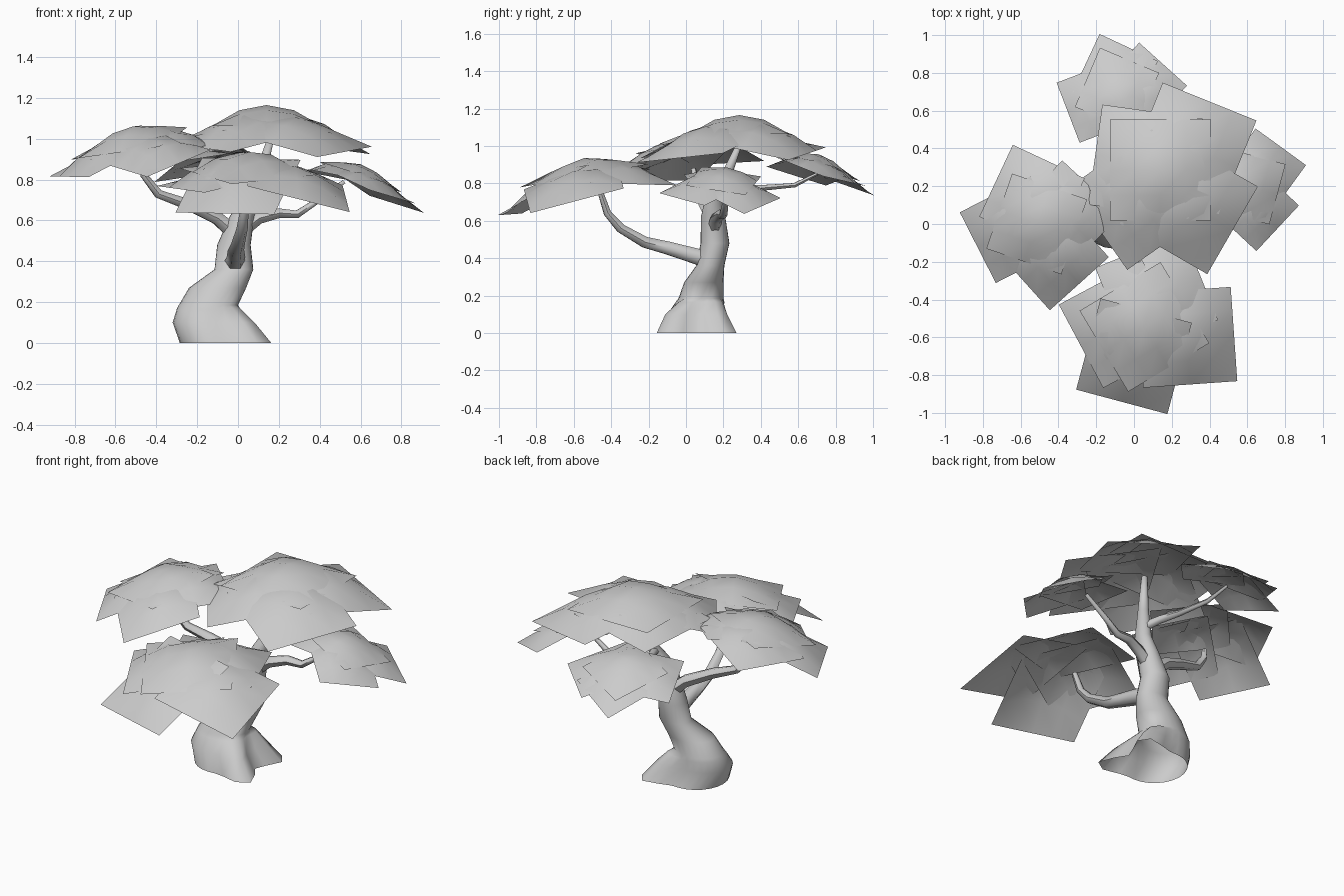
import bpy, bmesh, math
from mathutils import Vector, Matrix

cube = bpy.data.objects.get("Cube")
if cube:
    bpy.data.objects.remove(cube)

grey = bpy.data.materials.new("plain_grey")
grey.use_nodes = True
COLOUR = (0.6, 0.6, 0.6, 1)
grey.diffuse_color = COLOUR
grey.node_tree.nodes["Principled BSDF"].inputs["Base Color"].default_value = COLOUR


def add_object(name, data):
    data.materials.append(grey)
    ob = bpy.data.objects.new(name, data)
    bpy.context.collection.objects.link(ob)
    return ob


def mesh_from(name, bm):
    me = bpy.data.meshes.new(name)
    for f in bm.faces:
        f.smooth = True
    bm.to_mesh(me)
    bm.free()
    return add_object(name, me)


# Trunk: lofted rings (x, y, z, radius x, radius y, root length), open below
ROOT_ANGLES = [math.radians(a) for a in (-34, 38)]


def trunk(rings, sides=24):
    bm = bmesh.new()
    loops = []
    for x, y, z, rx, ry, root in rings:
        loop = []
        for i in range(sides):
            a = math.tau * i / sides
            out = root * sum(max(0, math.cos(a - r)) ** 14 for r in ROOT_ANGLES)
            loop.append(bm.verts.new((x + (rx + out) * math.cos(a),
                                      y + (ry + out) * math.sin(a), z)))
        loops.append(loop)
    for lo, hi in zip(loops, loops[1:]):
        for i in range(sides):
            j = (i + 1) % sides
            bm.faces.new((lo[i], lo[j], hi[j], hi[i]))
    bm.faces.new(loops[-1])
    return mesh_from("trunk", bm)


trunk([
    (-.11, .05, 0, .175, .18, .145),
    (-.15, .05, .1, .17, .15, .1),
    (-.15, .075, .165, .15, .13, .04),
    (-.145, .08, .185, .145, .12, 0),
    (-.1, .095, .27, .14, .105, 0),
    (-.02, .13, .36, .095, .075, 0),
    (-.02, .155, .48, .082, .077, 0),
    (.02, .145, .62, .06, .065, 0),
    (.06, .15, .71, .045, .05, 0),
    (.11, .21, .83, .03, .032, 0),
    (.16, .28, 1.0, .017, .017, 0),
])


# Branches: tapered tubes
def branch(name, points, thick, thin):
    cu = bpy.data.curves.new(name, "CURVE")
    cu.dimensions = "3D"
    cu.bevel_depth = 1
    cu.bevel_resolution = 1
    sp = cu.splines.new("POLY")
    sp.points.add(len(points) - 1)
    for i, (p, co) in enumerate(zip(sp.points, points)):
        p.co = (*co, 1)
        p.radius = thick + (thin - thick) * i / (len(points) - 1)
    ob = add_object(name, cu)
    bpy.ops.object.select_all(action="DESELECT")
    ob.select_set(True)
    bpy.context.view_layer.objects.active = ob
    bpy.ops.object.convert(target="MESH")
    bpy.ops.object.shade_smooth_by_angle(angle=math.radians(60))


branch("front_branch", [(-.02, .12, .39), (-.01, .02, .42), (-.01, -.1, .455), (0, -.22, .485),
                        (.02, -.35, .56), (.03, -.42, .64), (.04, -.46, .76)], .052, .016)
branch("right_branch", [(-.02, .15, .54), (-.1, .14, .61), (-.25, .1, .68),
                        (-.39, .07, .73), (-.46, .05, .82), (-.47, .04, .88)], .042, .013)
branch("left_branch", [(.02, .15, .55), (.1, .16, .61), (.2, .19, .635), (.29, .2, .63),
                       (.38, .21, .69), (.52, .21, .79)], .038, .011)
branch("back_branch", [(.08, .18, .76), (.04, .27, .78), (.01, .4, .775),
                       (-.04, .58, .79), (-.08, .7, .85)], .026, .009)


# Foliage: each cluster is a stack of straight-edged, domed leaf sheets leaning outward
# (x, y, yaw, outward lean)
def foliage(name, size, top, tilt, sheets):
    bm = bmesh.new()
    centre = Vector(sheets[0][:2])
    tilt = Vector(tilt)
    half = size / 2
    for x, y, yaw, spread in sheets:
        off = Vector((x, y)) - centre
        lean = tilt - spread * off
        height = top + tilt.dot(off) - 0.6 * off.length_squared - (0.028 if off.length else 0)
        turn = Matrix.Rotation(math.radians(yaw), 2)
        new = bmesh.ops.create_grid(bm, x_segments=4, y_segments=4, size=half)
        for v in new["verts"]:
            u, w = v.co.xy / half
            p = turn @ v.co.xy
            drop = 0.19 * size * (1 - (1 - u * u) * (1 - w * w))
            v.co = (x + p.x, y + p.y, height + lean.dot(p) - drop)
    mesh_from(name, bm)


foliage("top_foliage", .535, 1.165, (0, 0), [
    (.14, .285, 0, 0), (.3, .4, -22, 1.2), (.29, .1, -30, 1.1),
    (.03, .13, 35, 1.2), (.06, .33, -8, 1.4)])
foliage("right_foliage", .42, 1.06, (.2, .17), [
    (-.515, 0, -19, 0), (-.64, -.03, 27, 1.7), (-.43, -.16, 42, 1.2),
    (-.54, .14, -25, 1.6), (-.37, .04, 47, 1.4)])
foliage("front_foliage", .5, .935, (0, .18), [
    (.055, -.545, 31, 0), (0, -.7, -15, 2.2), (.28, -.6, 4, 1.2),
    (-.06, -.53, 28, 1.4), (.12, -.37, 22, 1.4)])
foliage("left_foliage", .33, .875, (-.33, -.07), [
    (.6, .2, -15, 0), (.68, .275, -36, 1.4), (.64, .09, 47, 1.4), (.5, .18, 10, 1.4)])
foliage("back_foliage", .34, .955, (.1, -.31), [
    (-.09, .71, -23, 0), (-.19, .65, 21, 1.4), (-.1, .78, -25, 1.4), (.04, .72, -42, 1.4)])
